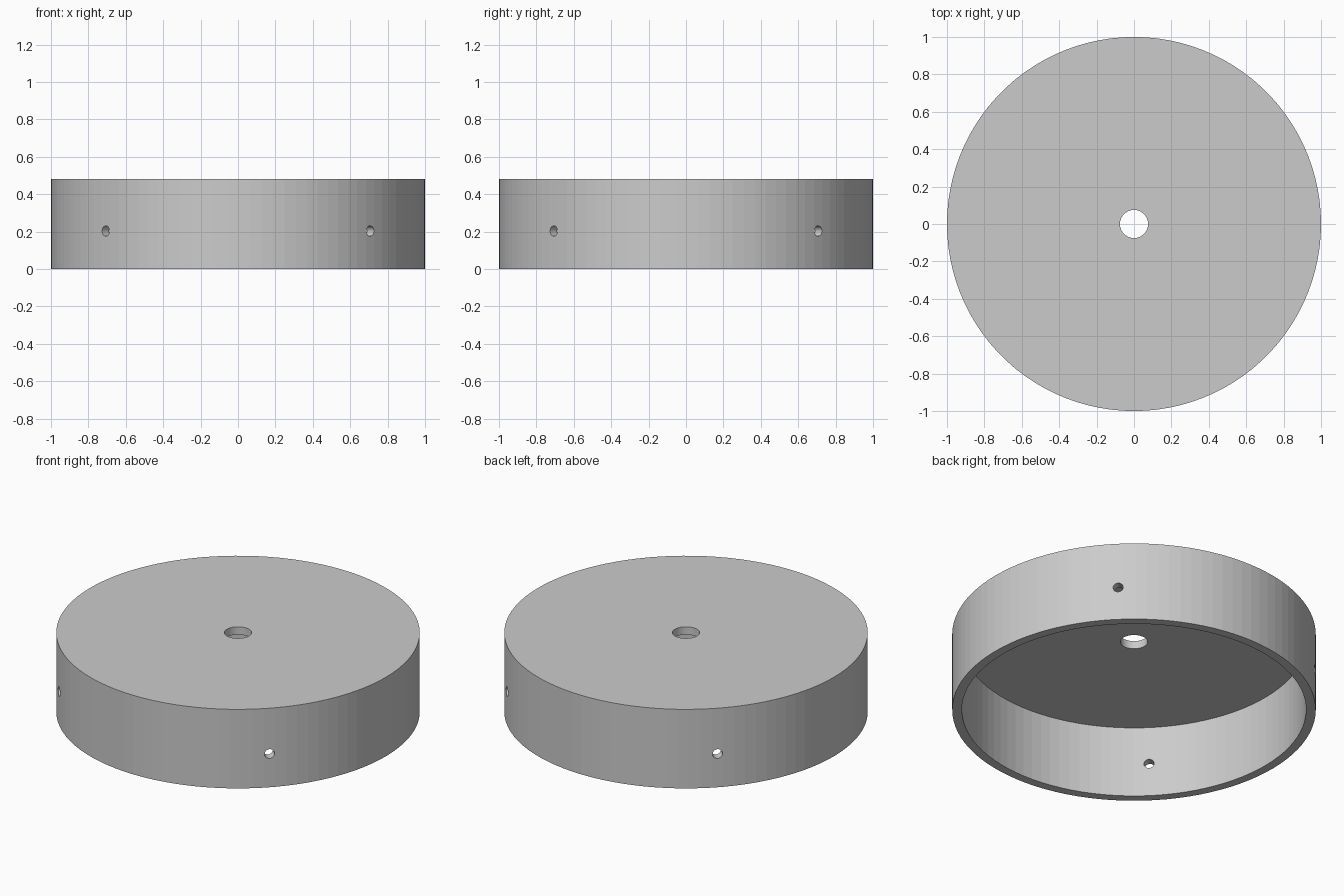
import bpy
import bmesh
from math import pi
from mathutils import Matrix, Vector

HEIGHT, OUTER, INNER, CEILING = 0.48, 1.0, 0.947, 0.432
BORE, PIN, PIN_Z = 0.075, 0.028, 0.203
SEGMENTS = 100

cube = bpy.data.objects.get("Cube")
if cube:
    bpy.data.objects.remove(cube, do_unlink=True)

grey = bpy.data.materials.new("plain grey")
grey.use_nodes = True
colour = (0.6, 0.6, 0.6, 1)
grey.diffuse_color = colour
grey.node_tree.nodes["Principled BSDF"].inputs["Base Color"].default_value = colour


def make_object(name, bm):
    mesh = bpy.data.meshes.new(name)
    bm.to_mesh(mesh)
    bm.free()
    mesh.materials.append(grey)
    obj = bpy.data.objects.new(name, mesh)
    bpy.context.collection.objects.link(obj)
    return obj


# Round cap with a central bore, turned from a closed wall-and-top section
bm = bmesh.new()
section = [(BORE, CEILING), (INNER, CEILING), (INNER, 0),
           (OUTER, 0), (OUTER, HEIGHT), (BORE, HEIGHT)]
verts = [bm.verts.new((r, 0, z)) for r, z in section]
edges = [bm.edges.new((a, b)) for a, b in zip(verts, verts[1:] + verts[:1])]
bmesh.ops.spin(bm, geom=verts + edges, axis=(0, 0, 1), cent=(0, 0, 0),
               angle=2 * pi, steps=SEGMENTS, use_duplicate=False)
bmesh.ops.remove_doubles(bm, verts=bm.verts, dist=0.0001)
bmesh.ops.recalc_face_normals(bm, faces=bm.faces)
cap = make_object("round_cap", bm)

# Four radial pin holes drilled through the wall on the diagonals
bm = bmesh.new()
for i in range(4):
    turn = Matrix.Rotation(pi / 4 + i * pi / 2, 4, "Z")
    place = Matrix.Translation(turn @ Vector((OUTER, 0, PIN_Z)))
    bmesh.ops.create_cone(bm, cap_ends=True, segments=32, radius1=PIN,
                          radius2=PIN, depth=0.3,
                          matrix=place @ turn @ Matrix.Rotation(pi / 2, 4, "Y"))
drill = make_object("pin_hole_cutter", bm)
drill.hide_render = True

cut = cap.modifiers.new("pin holes", "BOOLEAN")
cut.operation = "DIFFERENCE"
cut.solver = "EXACT"
cut.object = drill
bpy.context.view_layer.objects.active = cap
cap.select_set(True)
bpy.ops.object.modifier_apply(modifier=cut.name)
bpy.data.objects.remove(drill, do_unlink=True)

bpy.ops.object.shade_flat()
